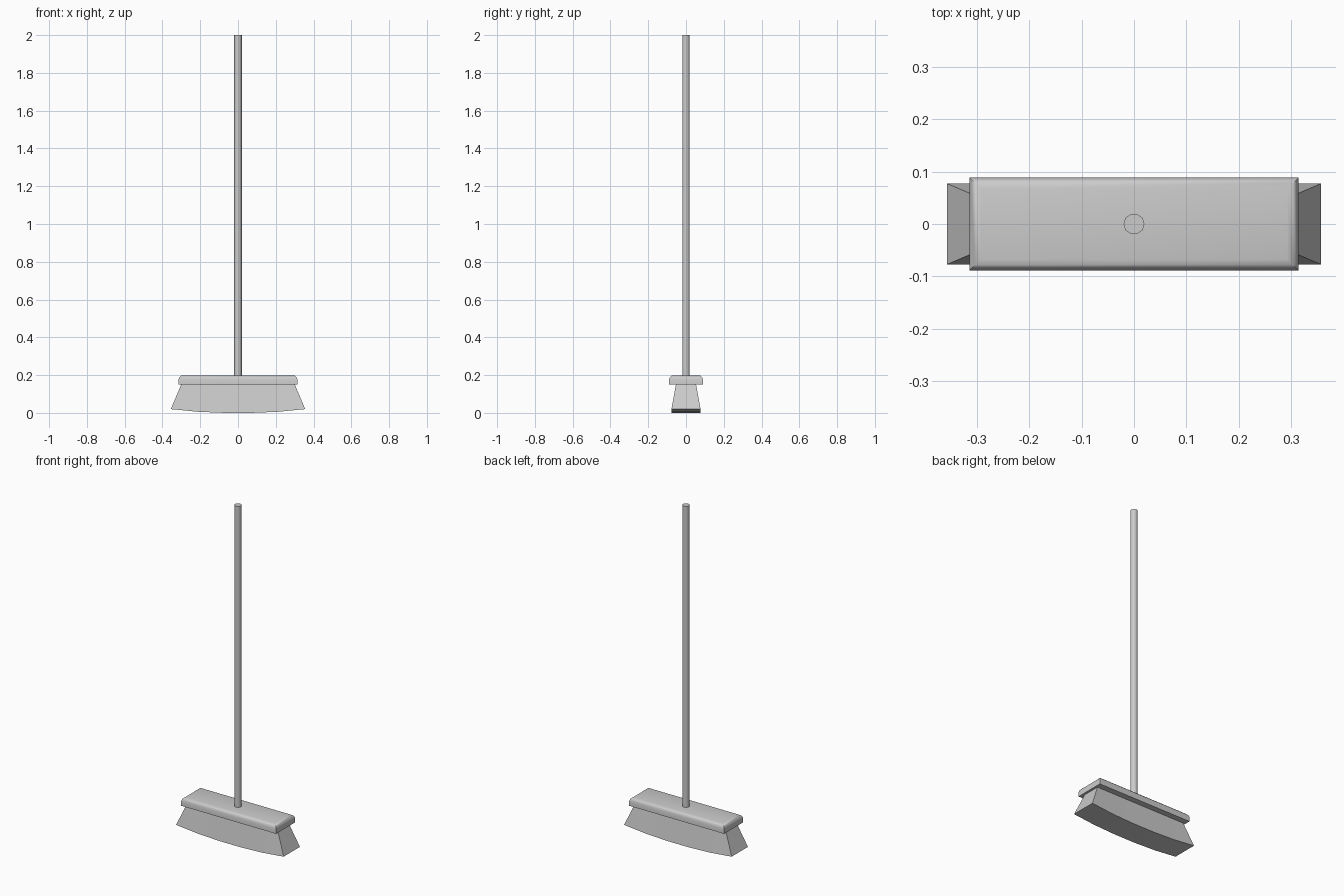
import bpy, bmesh

if "Cube" in bpy.data.objects:
    bpy.data.objects.remove(bpy.data.objects["Cube"])


def make_object(name, bm, angle):
    bmesh.ops.recalc_face_normals(bm, faces=bm.faces)
    mesh = bpy.data.meshes.new(name)
    bm.to_mesh(mesh)
    bm.free()
    ob = bpy.data.objects.new(name, mesh)
    bpy.context.collection.objects.link(ob)
    bpy.ops.object.select_all(action='DESELECT')
    ob.select_set(True)
    bpy.context.view_layer.objects.active = ob
    bpy.ops.object.shade_smooth_by_angle(angle=angle)
    return ob


def loft(name, rings, angle=0.6):
    """Closed solid through equal-length rings of points."""
    bm = bmesh.new()
    loops = [[bm.verts.new(p) for p in ring] for ring in rings]
    n = len(loops[0])
    for a, b in zip(loops, loops[1:]):
        for i in range(n):
            j = (i + 1) % n
            bm.faces.new((a[i], a[j], b[j], b[i]))
    bm.faces.new(loops[0])
    bm.faces.new(loops[-1])
    return make_object(name, bm, angle)


# Head block: rectangle in plan with rounded upper edges
def rectangle(z, inset):
    x, y = 0.314 - inset, 0.089 - inset
    return [(-x, -y, z), (x, -y, z), (x, y, z), (-x, y, z)]


profile = [(0.15, 0.0), (0.178, 0.0), (0.189, 0.004), (0.196, 0.011), (0.199, 0.022)]
loft("head_block", [rectangle(z, inset) for z, inset in profile], 0.8)

# Bristles: flared block with a gently curved sweeping edge
rings = []
for t, drop in [(-1, 0.02), (-0.6, 0.006), (-0.2, 0), (0.2, 0), (0.6, 0.006), (1, 0.02)]:
    xt, xb = 0.30 * t, 0.356 * t
    rings.append([(xt, -0.053, 0.152), (xb, -0.077, drop),
                  (xb, 0.077, drop), (xt, 0.053, 0.152)])
loft("bristles", rings)

# Handle: ten-sided pole
bpy.ops.mesh.primitive_cylinder_add(vertices=10, radius=0.02, depth=1.82,
                                    location=(0, 0, 1.09), rotation=(0, 0, 1.5708))
handle = bpy.context.object
handle.name = "handle"
bpy.ops.object.shade_smooth_by_angle(angle=0.8)
